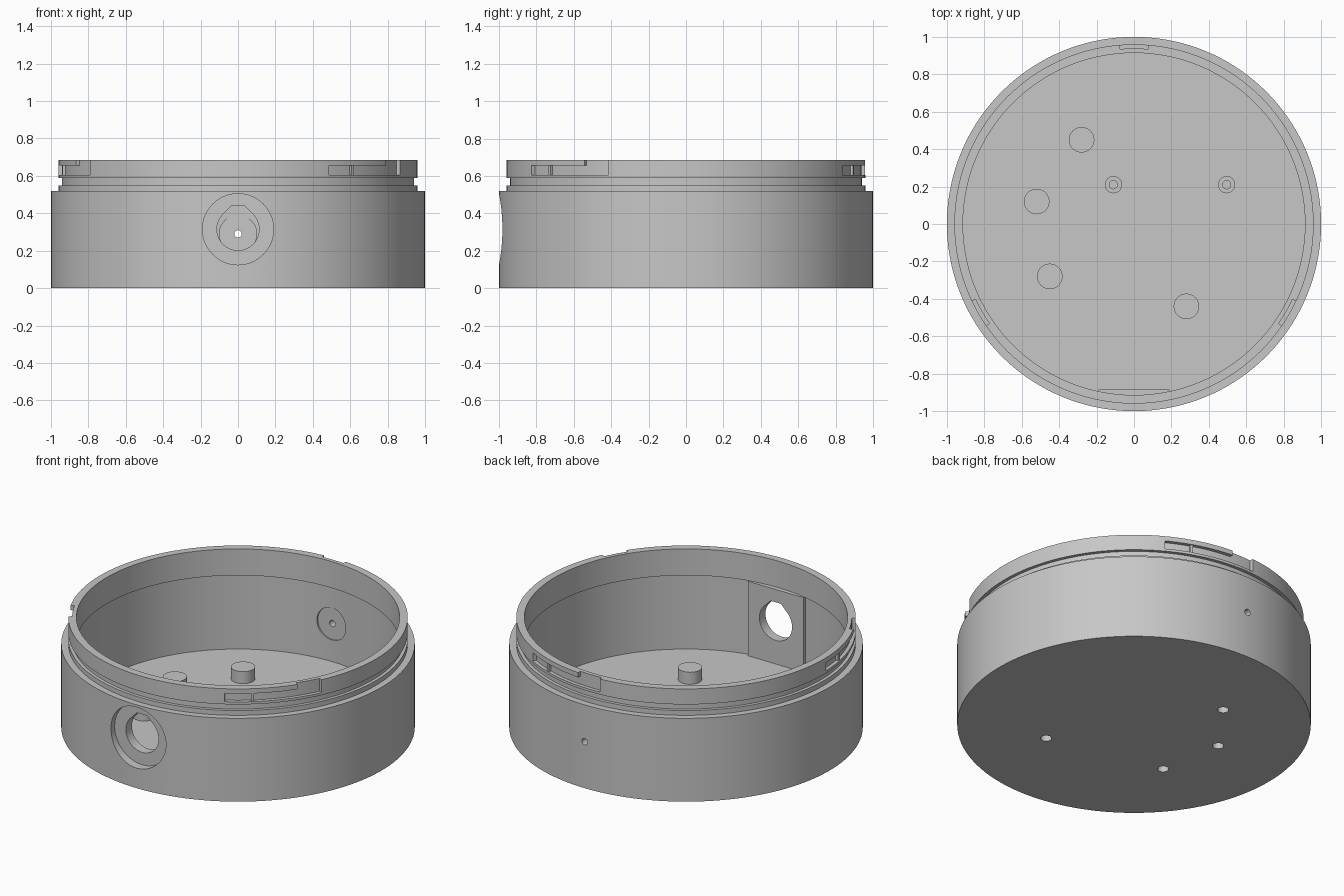
import bpy, bmesh
from math import sin, cos, radians, pi

if "Cube" in bpy.data.objects:
    bpy.data.objects.remove(bpy.data.objects["Cube"], do_unlink=True)

grey = bpy.data.materials.new("plain grey")
grey.use_nodes = True
COLOUR = (0.57, 0.57, 0.57, 1)
grey.diffuse_color = COLOUR
for node in grey.node_tree.nodes:
    if node.type == 'BSDF_PRINCIPLED':
        node.inputs["Base Color"].default_value = COLOUR


def finish(name, bm):
    bmesh.ops.recalc_face_normals(bm, faces=bm.faces)
    mesh = bpy.data.meshes.new(name)
    bm.to_mesh(mesh)
    bm.free()
    obj = bpy.data.objects.new(name, mesh)
    bpy.context.collection.objects.link(obj)
    mesh.materials.append(grey)
    return obj


def lathe(name, profile, steps, at=(0, 0)):
    bm = bmesh.new()
    verts = [bm.verts.new((r, 0, z)) for r, z in profile]
    edges = [bm.edges.new(pair) for pair in zip(verts, verts[1:])]
    bmesh.ops.spin(bm, geom=verts + edges, cent=(0, 0, 0), axis=(0, 0, 1),
                   angle=2 * pi, steps=steps)
    bmesh.ops.remove_doubles(bm, verts=bm.verts, dist=0.0001)
    bmesh.ops.translate(bm, verts=bm.verts, vec=(at[0], at[1], 0))
    return finish(name, bm)


def prism(name, outline, lo, hi, along_y=False):
    bm = bmesh.new()
    rings = []
    for w in (lo, hi):
        rings.append([bm.verts.new((u, w, v) if along_y else (u, v, w))
                      for u, v in outline])
    bm.faces.new(rings[0])
    bm.faces.new(rings[1])
    n = len(outline)
    for i in range(n):
        j = (i + 1) % n
        bm.faces.new((rings[0][i], rings[0][j], rings[1][j], rings[1][i]))
    return finish(name, bm)


def arc(r, start, end, steps, u=0, v=0):
    angles = [radians(start + (end - start) * i / steps) for i in range(steps + 1)]
    return [(u + r * cos(a), v + r * sin(a)) for a in angles]


def disc(r, u, v, steps=48):
    return arc(r, 0, 360, steps, u, v)[:-1]


def sector(name, r_in, r_out, start, span, lo, hi):
    outline = arc(r_out, start, start + span, span) + arc(r_in, start + span, start, span)
    return prism(name, outline, lo, hi)


def cut(targets, cutter):
    cutter.hide_render = True
    for target in targets:
        mod = target.modifiers.new("cut", 'BOOLEAN')
        mod.operation = 'DIFFERENCE'
        mod.solver = 'EXACT'
        mod.object = cutter
        bpy.context.view_layer.objects.active = target
        bpy.ops.object.modifier_apply(modifier=mod.name)
    bpy.data.objects.remove(cutter, do_unlink=True)


FLOOR, SHOULDER, RIM = 0.055, 0.52, 0.685

# Round housing: floor, wall, grooved neck and undercut inner wall
housing = lathe("housing", [
    (0, 0), (1, 0), (1, SHOULDER), (0.96, SHOULDER), (0.96, 0.55), (0.94, 0.55),
    (0.94, 0.588), (0.96, 0.588), (0.96, RIM), (0.914, RIM), (0.914, SHOULDER),
    (0.925, SHOULDER), (0.925, FLOOR), (0, FLOOR)], 144)
parts = [housing]

# Flat pad inside the front wall
pad = prism("front_pad", [(-0.19, -0.94), (0.19, -0.94), (0.19, -0.885), (-0.19, -0.885)],
            FLOOR - 0.01, SHOULDER)
parts.append(pad)

# Front opening: round counterbore and a teardrop hole with a flat top
cut([housing], prism("counterbore_cutter", disc(0.19, 0, 0.315, 64), -1.2, -0.945, True))
teardrop = arc(0.113, 135, 405, 36, 0, 0.315) + [(0.035, 0.44), (-0.035, 0.44)]
cut([housing, pad], prism("teardrop_cutter", teardrop, -1.2, -0.8, True))

# Small rear hole with a flat seat on the inside
cut([housing], prism("seat_cutter", disc(0.1, 0, 0.29), 0.8, 0.931, True))
cut([housing], prism("rear_hole_cutter", disc(0.02, 0, 0.29, 24), 0.8, 1.2, True))

# Three twist-lock slots in the neck, each with an entry and a small stop
for k in range(3):
    start = -59.5 + 120 * k
    cut([housing], sector("slot_cutter", 0.938, 1.05, start, 34, 0.604, 0.655))
    cut([housing], sector("entry_cutter", 0.938, 1.05, start + 25, 9, 0.645, 0.75))
    parts.append(sector(f"lock_stop_{k + 1}", 0.93, 0.953, start + 9, 1, 0.6, 0.66))

# Four floor posts, hollow from below
for k, (x, y) in enumerate([(-0.28, 0.45), (-0.52, 0.12), (-0.45, -0.28), (0.28, -0.44)]):
    post = prism(f"floor_post_{k + 1}", disc(0.068, x, y), FLOOR - 0.01, 0.13)
    parts.append(post)
    cut([housing, post], prism("post_hole_cutter", disc(0.032, x, y, 32), -0.1, 0.105))

# Two small screw bosses
for side, x in (("right", -0.11), ("left", 0.495)):
    parts.append(lathe(f"screw_boss_{side}", [
        (0.046, FLOOR - 0.01), (0.046, 0.12), (0.022, 0.12), (0.022, FLOOR + 0.005),
        (0, FLOOR + 0.005)], 32, (x, 0.21)))

# Smooth curved walls, sharp edges
bpy.ops.object.select_all(action='DESELECT')
for part in parts:
    part.select_set(True)
bpy.context.view_layer.objects.active = housing
bpy.ops.object.shade_smooth_by_angle(angle=radians(30))
